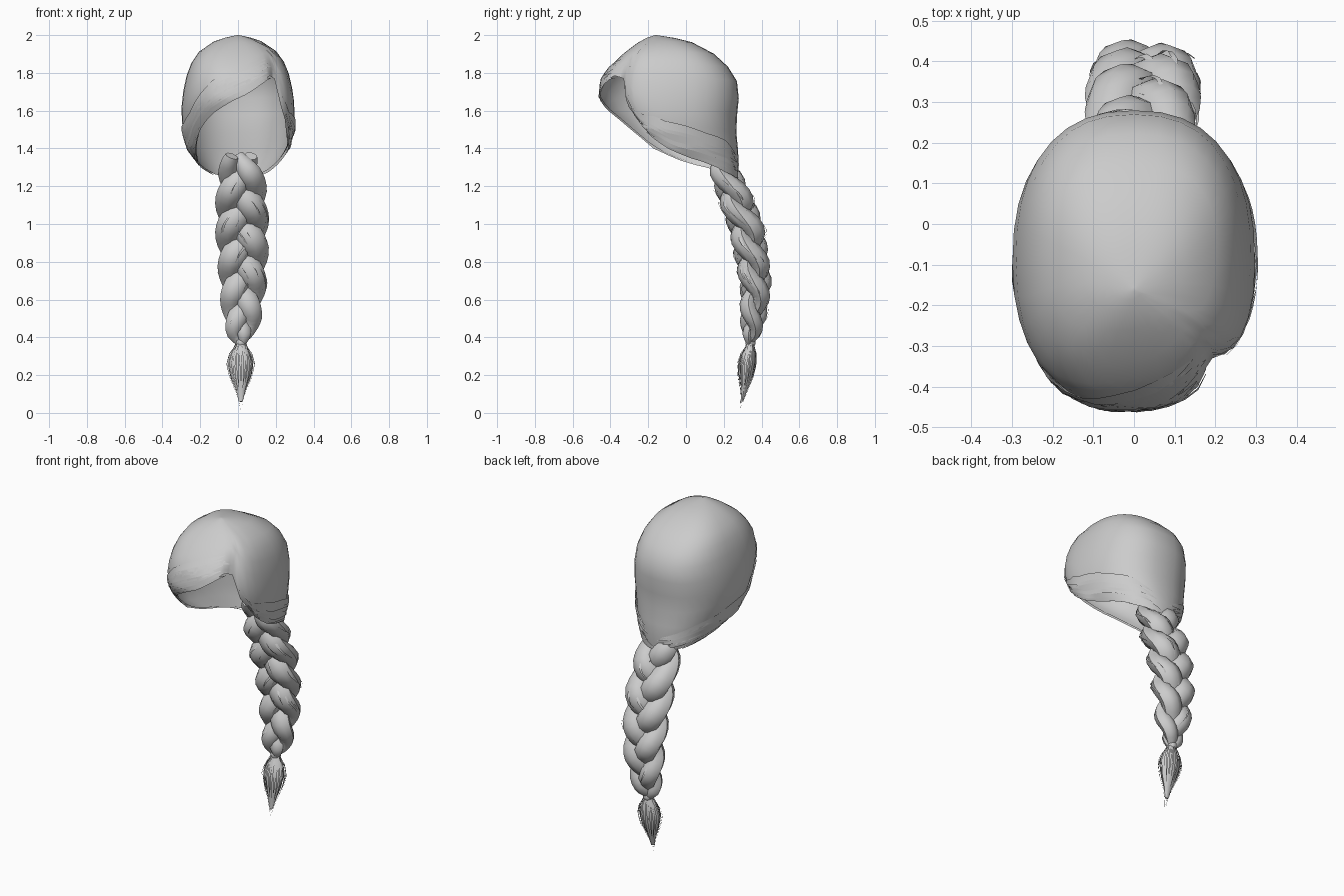
import bpy, math, random
from mathutils import Vector

if "Cube" in bpy.data.objects:
    bpy.data.objects.remove(bpy.data.objects["Cube"])

random.seed(4)
hair = bpy.data.materials.new("grey hair")
hair.diffuse_color = (0.6, 0.6, 0.6, 1)
hair.use_nodes = True
hair.node_tree.nodes["Principled BSDF"].inputs["Base Color"].default_value = hair.diffuse_color


def interp(table, t):
    """Linear lookup in rows of (key, value, ...)."""
    if t <= table[0][0]:
        return table[0][1:]
    for a, b in zip(table, table[1:]):
        if t <= b[0]:
            u = (t - a[0]) / (b[0] - a[0])
            return [p + (q - p) * u for p, q in zip(a[1:], b[1:])]
    return table[-1][1:]


def add_mesh(name, verts, faces, angle=None):
    me = bpy.data.meshes.new(name)
    me.from_pydata([tuple(v) for v in verts], [], faces)
    me.materials.append(hair)
    ob = bpy.data.objects.new(name, me)
    bpy.context.collection.objects.link(ob)
    for p in me.polygons:
        p.use_smooth = True
    if angle:
        bpy.ops.object.select_all(action='DESELECT')
        ob.select_set(True)
        bpy.context.view_layer.objects.active = ob
        bpy.ops.object.shade_smooth_by_angle(angle=math.radians(angle))
    return ob


def loft(rows, closed, base=0):
    """Quads between successive rows of n points."""
    n = len(rows[0])
    faces = []
    for i in range(len(rows) - 1):
        for j in range(n if closed else n - 1):
            k = (j + 1) % n
            faces.append([base + i * n + j, base + (i + 1) * n + j,
                          base + (i + 1) * n + k, base + i * n + k])
    return [v for r in rows for v in r], faces


# Head shape by height: half width, front y, back y, widest y, squareness
SHAPE = [(1.23, .13, .08, .27, .15, 2.2), (1.3, .19, -.06, .28, .08, 2.2),
         (1.4, .262, -.23, .275, -.05, 2.3), (1.5, .295, -.325, .265, -.1, 2.3),
         (1.6, .30, -.415, .272, -.1, 2.35), (1.67, .296, -.455, .28, -.1, 2.35),
         (1.77, .277, -.445, .268, -.1, 2.4), (1.83, .258, -.405, .225, -.1, 2.5),
         (1.9, .222, -.335, .15, -.1, 2.6), (1.96, .145, -.255, .04, -.11, 2.5),
         (1.985, .075, -.21, -.06, -.13, 2.2), (2.0, .005, -.165, -.155, -.16, 2)]
# Hairline height by azimuth in degrees (0 = right, 90 = back)
RIM = [(0, 1.36), (30, 1.285), (60, 1.25), (90, 1.24), (120, 1.245), (150, 1.28),
       (180, 1.32), (200, 1.35), (215, 1.40), (228, 1.49), (245, 1.585),
       (270, 1.675), (290, 1.745), (305, 1.785), (317, 1.77), (322, 1.62),
       (333, 1.47), (360, 1.36)]


def rim(a):
    return interp(RIM, a % 360)[0]


def head_point(a, z, off=0.0):
    w, f, b, m, n = interp(SHAPE, z)
    # Dent where the hair parts beside the fringe
    d_ang = ((a % 360) - 316) / 10
    off -= .028 * math.exp(-d_ang * d_ang) * max(0, min(1, (1.9 - z) / .12))
    c, s = math.cos(math.radians(a)), math.sin(math.radians(a))
    e = 2 / n
    x = math.copysign(abs(c) ** e, c) * (w + off)
    d = (b - m if s > 0 else m - f) + off
    return Vector((x, m + math.copysign(abs(s) ** e, s) * d, z))


# Hair cap, open over the face
STEPS = [0, .02, .05, .13, .22, .32, .44, .56, .68, .8, .9, 1]
AZ = [i * 10 for i in range(31)] + [305, 311, 317, 322, 327, 333, 342, 351]
rows = [[head_point(a, 2 - (2 - rim(a)) * s) for a in AZ] for s in STEPS]
v, f = loft(rows, True)
f.append(list(range(len(AZ))))
add_mesh("hair_cap", v, f)


# Swept strands from the parting round each side to the nape
def swept_strands(name, start, end, count):
    verts, faces = [], []
    for k in range(count):
        u = (k + random.random() * .6) / count
        top = -.015 + .18 * u
        width = random.uniform(.025, .045)
        off = random.uniform(.008, .016)
        t0, t1 = random.uniform(0, .1), random.uniform(.75, 1)
        strip = []
        for i in range(21):
            q = i / 20
            t = t0 + (t1 - t0) * q
            a = start + (end - start) * t
            taper = min(1, 6 * q + .05, 5 * (1 - q) + .05)
            h = top * (.55 + .45 * math.sin(math.pi * t))
            z = rim(a) + h
            o = off * (.3 + .7 * math.sin(math.pi * q))
            strip.append([head_point(a, z, o),
                          head_point(a, z + width * taper, o * .7)])
        sv, sf = loft(strip, False, len(verts))
        verts += sv
        faces += sf
    add_mesh(name, verts, faces)


swept_strands("fringe_strands", 312, 90, 15)
swept_strands("side_strands", 322, 450, 13)

# Braid centre line and size by height: x, y, sway, strand radius
BRAID = [(.37, .015, .34, .008, .02), (.42, .015, .345, .035, .042),
         (.5, .02, .355, .052, .054), (.68, .025, .37, .062, .066),
         (.85, .025, .345, .068, .07), (1.0, .02, .315, .074, .072),
         (1.15, .02, .256, .07, .07), (1.27, .015, .208, .064, .06),
         (1.36, .01, .175, .06, .035)]
PERIOD = .53


def braid_centre(z, phase):
    x, y, sway, r = interp(BRAID, z)
    t = 2 * math.pi * (1.03 - z) / PERIOD + phase
    return Vector((x + sway * math.cos(t), y + .55 * sway * math.sin(2 * t), z)), r


def tube(path, radii, sides, squash=1.0):
    rows = []
    for i, p in enumerate(path):
        d = (path[min(i + 1, len(path) - 1)] - path[max(i - 1, 0)]).normalized()
        side = Vector((0, 1, 0)).cross(d).normalized()
        out = d.cross(side)
        rows.append([p + side * (radii[i] * math.cos(2 * math.pi * j / sides))
                     + out * (radii[i] * squash * math.sin(2 * math.pi * j / sides))
                     for j in range(sides)])
    v, f = loft(rows, True)
    f += [list(range(sides)), list(range(len(v) - sides, len(v)))[::-1]]
    return v, f


for k in range(3):
    phase = 2 * math.pi * k / 3
    pts = [braid_centre(1.36 - .99 * i / 44, phase) for i in range(45)]
    v, f = tube([p for p, r in pts], [r for p, r in pts], 8, .8)
    add_mesh("braid_strand_%d" % (k + 1), v, f, 50)

    # Thin loose hairs lying along each braid strand
    verts, faces = [], []
    for n in range(7):
        ang = random.uniform(0, 2 * math.pi)
        z0 = random.uniform(.75, 1.26)
        strip = []
        for i in range(13):
            p, r = braid_centre(z0 - .3 * i / 12, phase)
            pair = []
            for da in (0, .22 * math.sin(math.pi * i / 12) + .01):
                pair.append(p + Vector((math.cos(ang + da) * r * 1.04,
                                        math.sin(ang + da) * r * .92, 0)))
            strip.append(pair)
        sv, sf = loft(strip, False, len(verts))
        verts += sv
        faces += sf
    add_mesh("braid_loose_hairs_%d" % (k + 1), verts, faces)

# Tuft below the braid: y centre and half width by height
TUFT = [(0, .285, .003), (.06, .296, .012), (.12, .308, .03), (.19, .318, .058),
        (.26, .325, .072), (.32, .334, .056), (.35, .34, .032), (.39, .342, .02)]
heights = [t[0] for t in TUFT[1:]][::-1]
path = [Vector((.015, interp(TUFT, z)[0], z)) for z in heights]
v, f = tube(path, [interp(TUFT, z)[1] * .85 for z in heights], 10, .65)
add_mesh("tuft_core", v, f, 50)

# Pointed strands around the tuft
verts, faces = [], []
for k in range(24):
    ang = 2 * math.pi * k / 24
    low = 0 if k % 8 == 0 else random.uniform(.02, .15)
    strip = []
    for i in range(10):
        q = i / 9
        z = .37 + (low - .37) * q
        y, r = interp(TUFT, z)
        r *= 1 + .08 * math.sin(k * 2.4)
        half = .12 * (1 - q) + .02
        strip.append([Vector((.015 + r * math.cos(ang + s * half),
                              y + r * .72 * math.sin(ang + s * half), z))
                      for s in (-1, 1)])
    sv, sf = loft(strip, False, len(verts))
    verts += sv
    faces += sf
add_mesh("tuft_strands", verts, faces)

# Tie between braid and tuft
v, f = tube([Vector((.015, .342, z)) for z in (.39, .38, .365, .355)],
            [.022, .028, .028, .022], 10)
add_mesh("hair_tie", v, f, 50)
